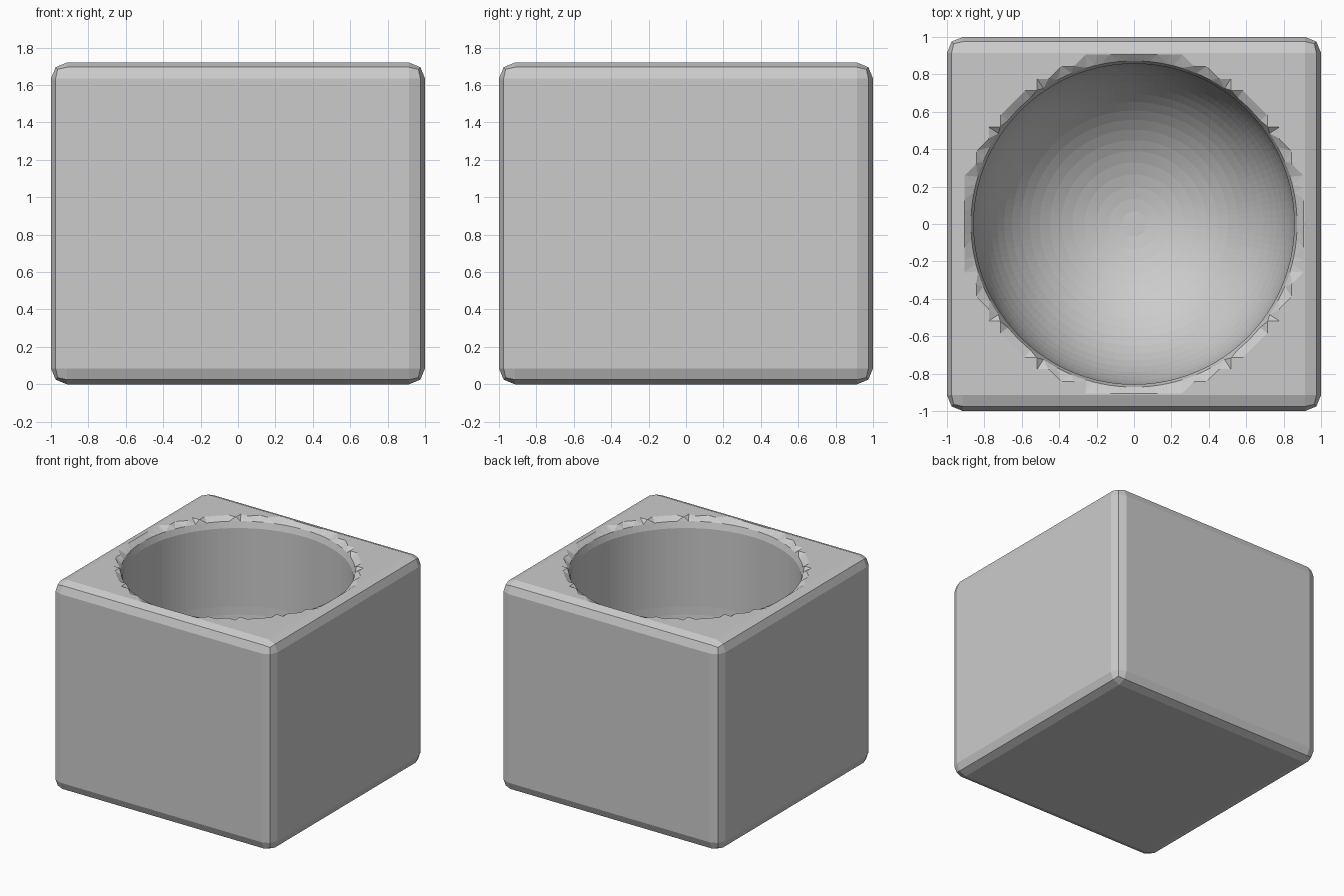
import bpy, bmesh
from math import sin, cos, pi

default = bpy.data.objects.get("Cube")
if default:
    bpy.data.objects.remove(default, do_unlink=True)

HEIGHT, RADIUS, FLOOR = 1.72, 0.857, 0.14
SIDES, CELL = 128, 0.065


def make_object(name, bm):
    bmesh.ops.recalc_face_normals(bm, faces=bm.faces[:])
    mesh = bpy.data.meshes.new(name)
    bm.to_mesh(mesh)
    bm.free()
    obj = bpy.data.objects.new(name, mesh)
    bpy.context.scene.collection.objects.link(obj)
    return obj


def ring(bm, radius, z, stepped=False):
    verts = []
    for i in range(SIDES):
        a = 2 * pi * i / SIDES
        x, y = radius * cos(a), radius * sin(a)
        if stepped:
            x, y = round(x / CELL) * CELL, round(y / CELL) * CELL
        verts.append(bm.verts.new((x, y, z)))
    return verts


# Block with softened edges
bm = bmesh.new()
bmesh.ops.create_cube(bm, size=2)
for v in bm.verts:
    v.co.z = (v.co.z + 1) * HEIGHT / 2
bmesh.ops.bevel(bm, geom=bm.edges[:], offset=0.085, segments=2,
                profile=0.5, affect='EDGES')
block = make_object("planter_block", bm)

# Cavity: stepped rim, straight wall, round bottom
bm = bmesh.new()
rings = [ring(bm, 0.92, HEIGHT + 0.2, True),
         ring(bm, 0.92, HEIGHT + 0.002, True),
         ring(bm, 0.872, HEIGHT - 0.03),
         ring(bm, RADIUS, HEIGHT - 0.08)]
STEPS = 20
for k in range(STEPS):
    a = pi / 2 * k / STEPS
    rings.append(ring(bm, RADIUS * cos(a), FLOOR + RADIUS * (1 - sin(a))))
for upper, lower in zip(rings, rings[1:]):
    for i in range(SIDES):
        j = (i + 1) % SIDES
        bm.faces.new((upper[i], upper[j], lower[j], lower[i]))
bm.faces.new(rings[0])
bm.faces.new(rings[-1])
bmesh.ops.remove_doubles(bm, verts=bm.verts[:], dist=0.0005)
bmesh.ops.triangulate(bm, faces=bm.faces[:])
cutter = make_object("cavity_cutter", bm)
cutter.hide_render = True

# Hollow the block
cut = block.modifiers.new("hollow", 'BOOLEAN')
cut.operation = 'DIFFERENCE'
cut.solver = 'EXACT'
cut.object = cutter
bpy.context.view_layer.objects.active = block
block.select_set(True)
bpy.ops.object.modifier_apply(modifier=cut.name)
bpy.data.objects.remove(cutter, do_unlink=True)
